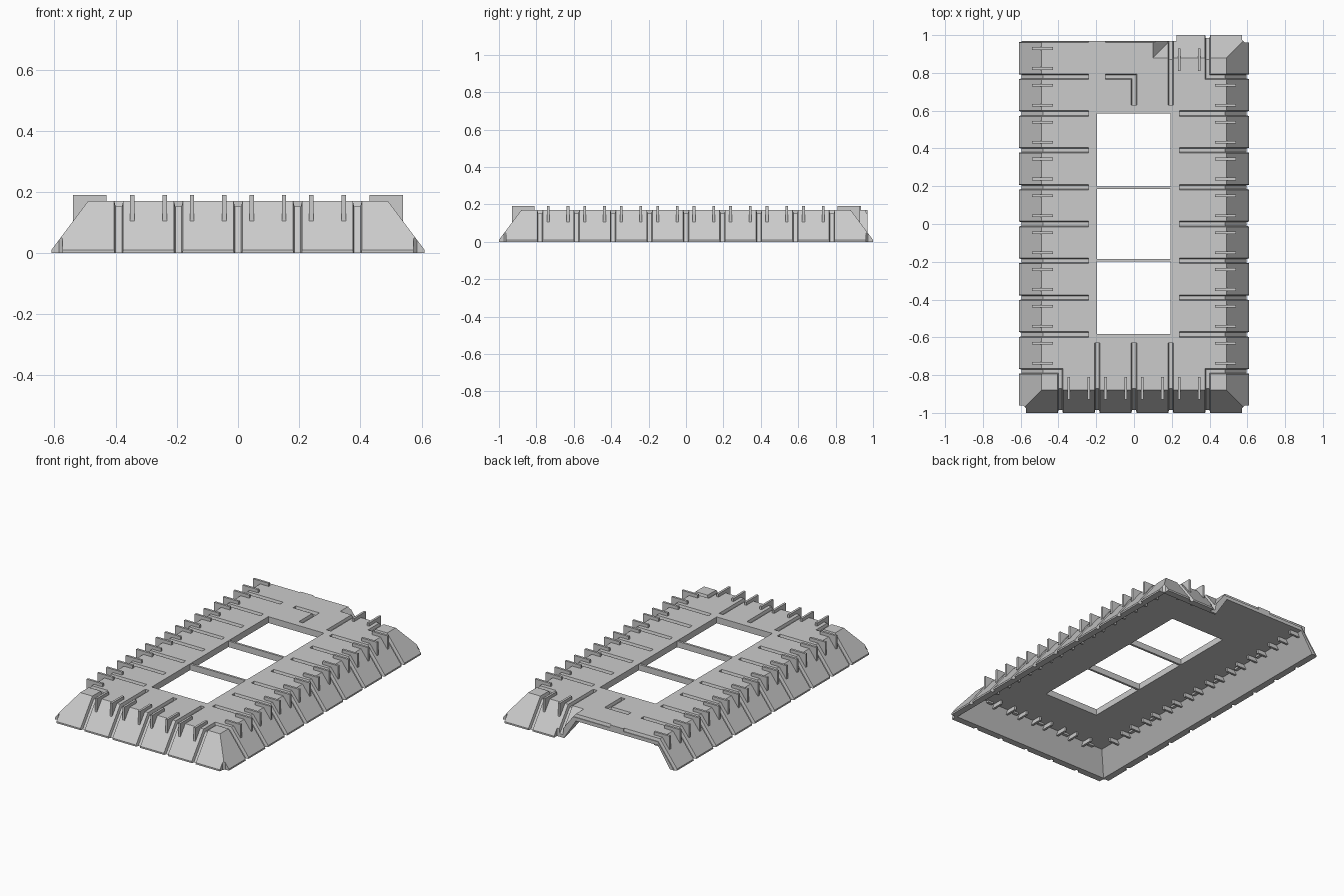
import bpy, bmesh
from mathutils import Vector

if "Cube" in bpy.data.objects:
    bpy.data.objects.remove(bpy.data.objects["Cube"])

grey = bpy.data.materials.new("concrete_grey")
grey.use_nodes = True
grey.diffuse_color = (0.6, 0.6, 0.6, 1)
grey.node_tree.nodes["Principled BSDF"].inputs["Base Color"].default_value = (0.6, 0.6, 0.6, 1)

TOP, UNDER, LIP = 0.17, 0.13, 0.01
HX, HY, RUN = 0.49, 0.88, 0.12      # flat top half sizes, slope run
STEP = 0.195                        # panel pitch
BACK = 0.97                         # open rear edge


def loft(bm, rings):
    """Skin a list of equal rings and cap both ends."""
    vs = [[bm.verts.new(p) for p in r] for r in rings]
    n = len(vs[0])
    for a, b in zip(vs, vs[1:]):
        for i in range(n):
            bm.faces.new((a[i], a[(i + 1) % n], b[(i + 1) % n], b[i]))
    bm.faces.new(vs[0][::-1])
    bm.faces.new(vs[-1])


def box(bm, x0, x1, y0, y1, z0, z1):
    loft(bm, [[(x0, y0, z), (x1, y0, z), (x1, y1, z), (x0, y1, z)] for z in (z0, z1)])


def make(name, bm):
    bmesh.ops.recalc_face_normals(bm, faces=bm.faces)
    me = bpy.data.meshes.new(name)
    bm.to_mesh(me)
    bm.free()
    me.materials.append(grey)
    ob = bpy.data.objects.new(name, me)
    bpy.context.collection.objects.link(ob)
    return ob


def outline(d, z, end):
    """Stepped footprint, pushed out by d."""
    return [(-HX - d, -HY - d, z), (HX + d, -HY - d, z), (HX + d, HY + d, z),
            (0.1 + d, HY + d, z), (0.1 + d, end, z), (-HX - d, end, z)]


def groove(bm, pts):
    """Tapered channel cutter that follows a path on the surface."""
    pts = [Vector(p) for p in pts]
    tans = [(b - a).normalized() for a, b in zip(pts, pts[1:])]
    sides = [t.cross(Vector((0, 0, 1))).normalized() for t in tans]
    norms = [s.cross(t) for s, t in zip(sides, tans)]
    rings = []
    for i, p in enumerate(pts):
        a, b = max(i - 1, 0), min(i, len(tans) - 1)
        s = (sides[a] + sides[b]) / (1 + sides[a].dot(sides[b]))
        n = (norms[a] + norms[b]) / (1 + norms[a].dot(norms[b]))
        hi, lo = p + n * 0.012, p - n * 0.018
        rings.append([hi - s * 0.018, hi + s * 0.018, lo + s * 0.01, lo - s * 0.01])
    loft(bm, rings)


OUT, DROP = RUN * 1.15, (TOP - LIP) * 1.15   # channel overshoot past the base


def side_path(sx, y, inner):
    return [(sx * (HX + OUT), y, TOP - DROP), (sx * HX, y, TOP), (sx * inner, y, TOP)]


def end_path(sy, x, inner):
    return [(x, sy * (HY + OUT), TOP - DROP), (x, sy * HY, TOP), (x, sy * inner, TOP)]


# Shell with sloping skirt
bm = bmesh.new()
loft(bm, [outline(RUN, 0, 1.3), outline(RUN, LIP, 1.3), outline(0, TOP, 1.3)])
shell = make("deck_shell", bm)

# Cutters: underside, then rear edge, opening and corner notches, then grooves
bm = bmesh.new()
loft(bm, [outline(0.09, -0.02, 1.4), outline(-0.007, UNDER, 1.4)])
cavity = make("cavity_cutter", bm)

bm = bmesh.new()
box(bm, -1, 0.225, BACK, 1.5, -0.1, 0.3)
box(bm, -0.197, 0.193, -0.583, 0.585, -0.1, 0.3)
for sx, sy in ((-1, -1), (1, -1), (1, 1)):
    loft(bm, [[(sx * 0.573, sy * 0.974, z), (sx * 0.585, sy * 0.962, z),
               (sx * 0.7, sy * 0.962, z), (sx * 0.7, sy * 1.1, z),
               (sx * 0.573, sy * 1.1, z)] for z in (-0.1, 0.3)])
trim = make("trim_cutter", bm)

bm = bmesh.new()
rows = [STEP * i for i in range(-3, 4)]
for y in rows:
    for sx in (-1, 1):
        groove(bm, side_path(sx, y, 0.24))
for x in (-STEP, 0, STEP):
    groove(bm, end_path(-1, x, 0.63))
groove(bm, end_path(1, STEP, 0.63))
# Channels that turn round the corner panels
for sx, sy in ((-1, -1), (1, -1), (1, 1)):
    y = sy * 4 * STEP
    groove(bm, side_path(sx, y, 2 * STEP) + end_path(sy, sx * 2 * STEP, 0.7)[1::-1])
# Rear left row, short hooked channel, and channels along the open edge
groove(bm, side_path(-1, 4 * STEP, 0.24))
groove(bm, [(0, 0.63, TOP), (0, 4 * STEP, TOP), (-0.15, 4 * STEP, TOP)])
groove(bm, side_path(-1, BACK + 0.005, 0.24))
groove(bm, [(-0.15, BACK + 0.005, TOP), (0.12, BACK + 0.005, TOP)])
channels = make("channel_cutter", bm)

for cutter in (cavity, trim, channels):
    mod = shell.modifiers.new(cutter.name, "BOOLEAN")
    mod.operation, mod.solver, mod.object = "DIFFERENCE", "EXACT", cutter
    cutter.hide_render = True
bpy.context.view_layer.update()
deps = bpy.context.evaluated_depsgraph_get()
cut_mesh = bpy.data.meshes.new_from_object(shell.evaluated_get(deps))
shell.modifiers.clear()
shell.data = cut_mesh
for cutter in (cavity, trim, channels):
    bpy.data.objects.remove(cutter)

# Thin bars across the opening
bm = bmesh.new()
for y in (-0.192, 0.192):
    box(bm, -0.2, 0.2, y - 0.007, y + 0.007, UNDER, TOP - 0.002)
make("opening_bars", bm)

# Upright lugs, two per panel, straddling the top edge
bm = bmesh.new()
W = 0.007
for i in range(-4, 5):
    for off in (-0.053, 0.053):
        y = 0.096 + STEP * i + off
        for sx in (-1, 1):
            if sx > 0 and i == 4:
                continue
            x0, x1 = sorted((sx * 0.43, sx * 0.54))
            box(bm, x0, x1, y - W, y + W, 0.105, 0.19)
make("side_lugs", bm)

bm = bmesh.new()
for i in (-1.5, -0.5, 0.5, 1.5):
    for off in (-0.053, 0.053):
        x = STEP * i + off
        box(bm, x - W, x + W, -0.93, -0.81, 0.105, 0.19)
        if i == 1.5:
            box(bm, x - W, x + W, 0.81, 0.93, 0.105, 0.19)
make("end_lugs", bm)

# Small blocks behind each channel, tucked under the top edge
bm = bmesh.new()
for y in rows:
    for sx in (-1, 1):
        x0, x1 = sorted((sx * (HX - 0.022), sx * (HX - 0.003)))
        box(bm, x0, x1, y - 0.02, y + 0.02, 0.118, 0.136)
for i in range(-2, 3):
    x = i * STEP
    box(bm, x - 0.02, x + 0.02, 0.003 - HY, 0.022 - HY, 0.118, 0.136)
make("underside_blocks", bm)
